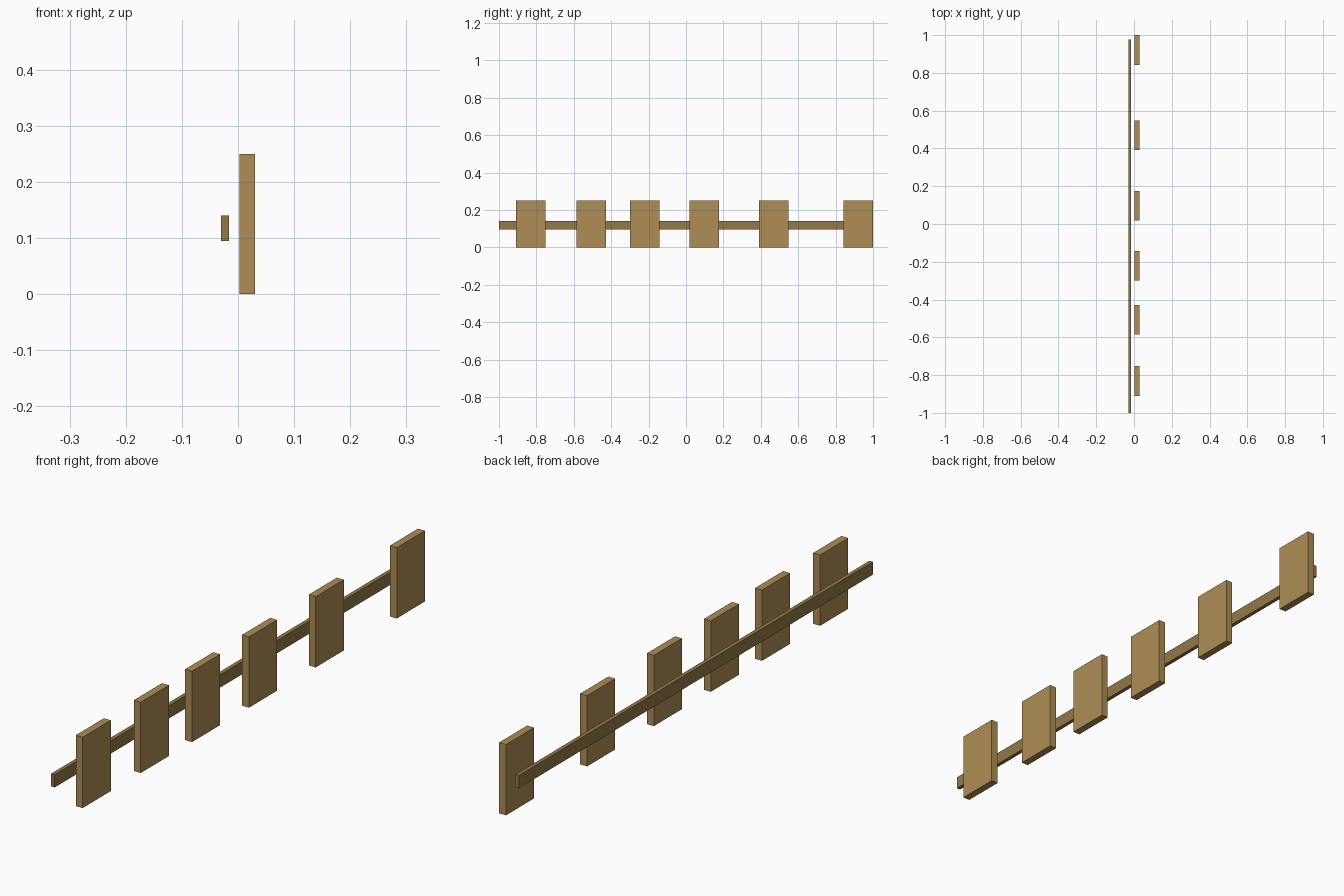
import bpy

if "Cube" in bpy.data.objects:
    bpy.data.objects.remove(bpy.data.objects["Cube"])


def material(name, color):
    mat = bpy.data.materials.new(name)
    mat.diffuse_color = color
    mat.use_nodes = True
    mat.node_tree.nodes["Principled BSDF"].inputs["Base Color"].default_value = mat.diffuse_color
    return mat


def box(name, lo, hi, mat):
    """Box spanning two opposite corners."""
    bpy.ops.mesh.primitive_cube_add(size=1, location=[(a + b) / 2 for a, b in zip(lo, hi)])
    obj = bpy.context.object
    obj.name = name
    obj.scale = [b - a for a, b in zip(lo, hi)]
    bpy.ops.object.transform_apply(location=False, rotation=False, scale=True)
    obj.data.materials.append(mat)
    return obj


board_wood = material("board_wood", (0.42, 0.27, 0.09, 1))
rail_wood = material("rail_wood", (0.29, 0.19, 0.065, 1))

# Long rail behind the boards
box("rail", (-0.03, -1.0, 0.095), (-0.016, 0.976, 0.14), rail_wood)

# Unevenly spaced upright boards
BOARD_WIDTH = 0.157
for i, y in enumerate((-0.831, -0.507, -0.221, 0.097, 0.469, 0.9215)):
    box(f"board_{i + 1}", (0.003, y - BOARD_WIDTH / 2, 0),
        (0.03, y + BOARD_WIDTH / 2, 0.25), board_wood)
